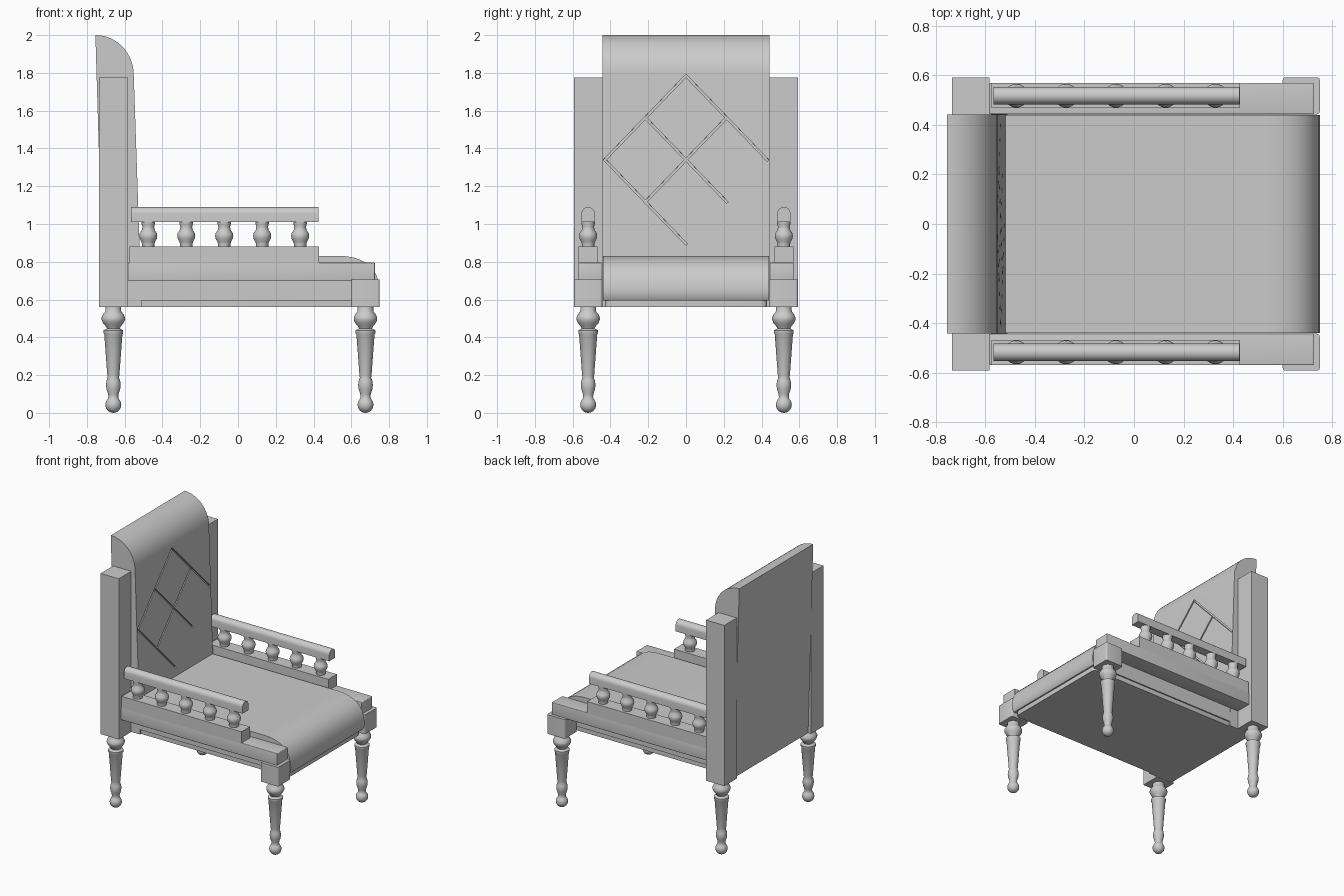
import bpy, bmesh, math
from mathutils import Matrix, Vector

if "Cube" in bpy.data.objects:
    bpy.data.objects.remove(bpy.data.objects["Cube"])


def finish(name, bm, smooth=None):
    bmesh.ops.recalc_face_normals(bm, faces=bm.faces)
    me = bpy.data.meshes.new(name)
    bm.to_mesh(me)
    bm.free()
    ob = bpy.data.objects.new(name, me)
    bpy.context.collection.objects.link(ob)
    if smooth:
        bpy.ops.object.select_all(action='DESELECT')
        ob.select_set(True)
        bpy.context.view_layer.objects.active = ob
        bpy.ops.object.shade_smooth_by_angle(angle=math.radians(smooth))
    return ob


def box(name, lo, hi, bevel=0, vertical_only=False):
    bm = bmesh.new()
    bmesh.ops.create_cube(bm, size=1)
    for v in bm.verts:
        v.co = [lo[i] + (v.co[i] + 0.5) * (hi[i] - lo[i]) for i in range(3)]
    if bevel:
        edges = [e for e in bm.edges if not vertical_only
                 or abs(e.verts[0].co.z - e.verts[1].co.z) > 1e-4]
        bmesh.ops.bevel(bm, geom=edges, offset=bevel, segments=4, profile=0.5, affect='EDGES')
    return finish(name, bm, 40 if bevel else None)


def span(side, a, b):
    """Mirror a y range to the given side."""
    return sorted((side * a, side * b))


def extrude(name, pts, axis, lo, hi, smooth=30):
    """Extrude a closed profile: (x, z) along y or (y, z) along x."""
    bm = bmesh.new()
    put = (lambda a, b, t: (a, t, b)) if axis == 'y' else (lambda a, b, t: (t, a, b))
    face = bm.faces.new([bm.verts.new(put(a, b, lo)) for a, b in pts])
    ext = bmesh.ops.extrude_face_region(bm, geom=[face])
    vec = Vector(put(0, 0, hi - lo))
    bmesh.ops.translate(bm, vec=vec, verts=[v for v in ext['geom'] if isinstance(v, bmesh.types.BMVert)])
    return finish(name, bm, smooth)


def turned(name, profile, x, y, steps=28):
    """Lathe an (r, z) profile about a vertical axis."""
    bm = bmesh.new()
    verts = [bm.verts.new((r, 0, z)) for r, z in profile]
    edges = [bm.edges.new(p) for p in zip(verts, verts[1:])]
    bmesh.ops.spin(bm, geom=verts + edges, cent=(0, 0, 0), axis=(0, 0, 1),
                   angle=math.tau, steps=steps, use_duplicate=False)
    bmesh.ops.remove_doubles(bm, verts=bm.verts, dist=1e-5)
    bmesh.ops.translate(bm, vec=(x, y, 0), verts=bm.verts)
    return finish(name, bm, 50)


# Turned leg profile: ball foot, ring, taper, collar bulb
LEG = [(0.042 * math.sin(a), 0.043 - 0.043 * math.cos(a))
       for a in [math.pi * i / 12 for i in range(10)]]
LEG += [(0.026, 0.086), (0.028, 0.10), (0.036, 0.125), (0.039, 0.147), (0.036, 0.17),
        (0.030, 0.187), (0.032, 0.20), (0.048, 0.415), (0.052, 0.422), (0.052, 0.437),
        (0.034, 0.447), (0.040, 0.458), (0.054, 0.475), (0.062, 0.493), (0.062, 0.505),
        (0.054, 0.522), (0.042, 0.537), (0.041, 0.565), (0, 0.565)]
SPINDLE = [(0, 0.87), (0.033, 0.87), (0.033, 0.895), (0.036, 0.905), (0.045, 0.922),
           (0.048, 0.938), (0.045, 0.952), (0.034, 0.968), (0.031, 0.985),
           (0.035, 1.0), (0.035, 1.015), (0, 1.015)]

for side, tag in ((-1, 'right'), (1, 'left')):
    # Legs, posts and corner blocks
    for x, end in ((-0.66, 'back'), (0.675, 'front')):
        turned(f'{end}_leg_{tag}', LEG, x, side * 0.518)
    y0, y1 = span(side, 0.443, 0.592)
    box(f'back_post_{tag}', (-0.735, y0, 0.56), (-0.583, y1, 1.775))
    box(f'front_block_{tag}', (0.60, y0, 0.56), (0.75, y1, 0.705), 0.012, True)
    # Stepped side rail
    y0, y1 = span(side, 0.443, 0.57)
    box(f'side_rail_{tag}', (-0.583, y0, 0.70), (0.725, y1, 0.795), 0.005)
    y0, y1 = span(side, 0.468, 0.57)
    box(f'upper_rail_{tag}', (-0.575, y0, 0.79), (0.428, y1, 0.88))
    # Arm spindles and round-topped arm rest
    for i in range(5):
        turned(f'spindle_{tag}_{i + 1}', SPINDLE, -0.475 + 0.201 * i, side * 0.518)
    arm = [(side * 0.518 - 0.035, 1.01), (side * 0.518 + 0.035, 1.01)]
    arm += [(side * 0.518 + 0.035 * math.cos(a), 1.055 + 0.035 * math.sin(a))
            for a in [math.pi * i / 12 for i in range(13)]]
    extrude(f'arm_rest_{tag}', arm, 'x', -0.567, 0.425)

# Seat cushion with waterfall front
seat = [(-0.60, 0.595), (0.735, 0.595), (0.748, 0.615), (0.75, 0.65), (0.746, 0.69),
        (0.735, 0.725), (0.717, 0.757), (0.69, 0.785), (0.655, 0.807), (0.615, 0.822),
        (0.575, 0.829), (0.53, 0.831), (-0.60, 0.831)]
extrude('seat', seat, 'y', -0.44, 0.44)
box('seat_base', (-0.575, -0.43, 0.56), (0.725, 0.43, 0.60), 0.03, True)

# Backrest: slanted slab with rolled top
back = [(-0.712, 0.56), (-0.51, 0.56)]
back += [(-0.755 + 0.203 * math.cos(a), 1.79 + 0.21 * math.sin(a))
         for a in [math.pi / 2 * i / 16 for i in range(17)]]
backrest = extrude('backrest', back, 'y', -0.442, 0.442)

# Diamond quilting grooves cut into the backrest front
W, H, CZ = 0.43, 0.445, 1.34
u, v = Vector((W, H)) / 2, Vector((W, -H)) / 2
slope = (-0.552 + 0.51) / (1.79 - 0.56)


def groove(p, q):
    mid, d = (p + q) / 2, q - p
    a = Vector((slope * d.y, d.x, d.y)).normalized()
    n = Vector((1, 0, -slope)).normalized()
    c = Vector((-0.51 + slope * (CZ + mid.y - 0.56), mid.x, CZ + mid.y))
    rot = Matrix((a, n.cross(a), n)).transposed().to_4x4()
    bm = bmesh.new()
    bmesh.ops.create_cube(bm, size=1, matrix=Matrix.Translation(c) @ rot
                          @ Matrix.Diagonal((d.length + 0.012, 0.012, 0.024, 1)))
    cutter = finish('groove_cutter', bm)
    cutter.hide_render = True
    cutter.display_type = 'WIRE'
    mod = backrest.modifiers.new('groove', 'BOOLEAN')
    mod.operation, mod.solver, mod.object = 'DIFFERENCE', 'EXACT', cutter
    return cutter


cutters = []
for k in (-1, 0, 1):
    cutters.append(groove(k * v - u, k * v + u))
    cutters.append(groove(k * u - v, k * u + v))

# Apply the grooves and discard the cutters
bpy.ops.object.select_all(action='DESELECT')
backrest.select_set(True)
bpy.context.view_layer.objects.active = backrest
for mod in list(backrest.modifiers):
    bpy.ops.object.modifier_apply(modifier=mod.name)
for c in cutters:
    bpy.data.objects.remove(c)
